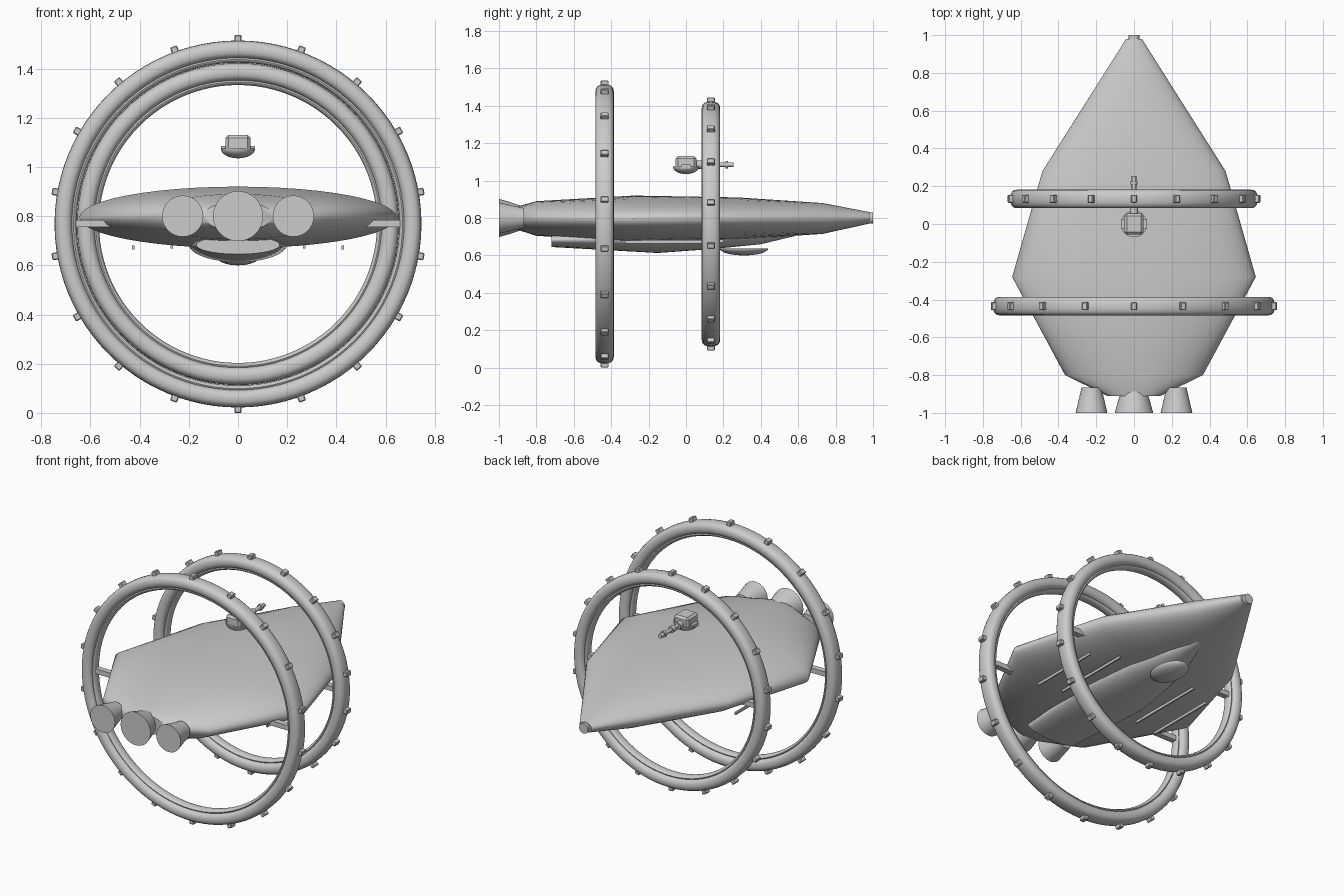
import bpy, bmesh, math
from mathutils import Matrix, Vector

if "Cube" in bpy.data.objects:
    bpy.data.objects.remove(bpy.data.objects["Cube"])

grey = bpy.data.materials.new("hull grey")
grey.diffuse_color = (0.6, 0.6, 0.6, 1)
grey.use_nodes = True
grey.node_tree.nodes["Principled BSDF"].inputs["Base Color"].default_value = grey.diffuse_color
TAU = 2 * math.pi
RING_Z = 0.768


def finish(name, bm, angle=35):
    bmesh.ops.recalc_face_normals(bm, faces=bm.faces)
    me = bpy.data.meshes.new(name)
    bm.to_mesh(me)
    bm.free()
    me.materials.append(grey)
    ob = bpy.data.objects.new(name, me)
    bpy.context.collection.objects.link(ob)
    bpy.ops.object.select_all(action='DESELECT')
    ob.select_set(True)
    bpy.context.view_layer.objects.active = ob
    bpy.ops.object.shade_smooth_by_angle(angle=math.radians(angle))
    return ob


def loft(name, sections, loop=False, angle=35):
    """Skin closed cross-sections; cap the ends, or join last to first."""
    bm = bmesh.new()
    rows = [[bm.verts.new(p) for p in s] for s in sections]
    pairs = list(zip(rows, rows[1:])) + ([(rows[-1], rows[0])] if loop else [])
    for a, b in pairs:
        for i in range(len(a)):
            j = (i + 1) % len(a)
            bm.faces.new((a[i], a[j], b[j], b[i]))
    if not loop:
        bm.faces.new(rows[0])
        bm.faces.new(rows[-1])
    return finish(name, bm, angle)


def oval(x, y, hw, top, bottom, n=48):
    c, h = (top + bottom) / 2, (top - bottom) / 2
    return [(x + hw * math.cos(TAU * i / n), y, c + h * math.sin(TAU * i / n)) for i in range(n)]


def turned(name, x, z, profile, n=32):
    """Round part along y from (y, radius) pairs."""
    return loft(name, [oval(x, y, r, z + r, z - r, n) for y, r in profile])


def add_box(bm, size, matrix, bevel=0.0):
    geo = bmesh.ops.create_cube(bm, size=1, matrix=matrix @ Matrix.Diagonal((*size, 1)))
    if bevel:
        edges = {e for v in geo['verts'] for e in v.link_edges}
        bmesh.ops.bevel(bm, geom=list(edges), offset=bevel, segments=1, affect='EDGES')


def box(name, size, loc, bevel=0.0):
    bm = bmesh.new()
    add_box(bm, size, Matrix.Translation(loc), bevel)
    return finish(name, bm)


def bowl(name, loc, scale):
    """Lower half of an ellipsoid with a flat top."""
    bm = bmesh.new()
    bmesh.ops.create_uvsphere(bm, u_segments=32, v_segments=16, radius=1)
    res = bmesh.ops.bisect_plane(bm, geom=bm.verts[:] + bm.edges[:] + bm.faces[:], dist=1e-4,
                                 plane_co=(0, 0, 0), plane_no=(0, 0, 1), clear_outer=True)
    bmesh.ops.holes_fill(bm, edges=[e for e in bm.edges if e.is_boundary])
    bm.transform(Matrix.Translation(loc) @ Matrix.Diagonal((*scale, 1)))
    return finish(name, bm)


def hoop(name, y, radius, r_rad, r_y, power=1.0, n=96, m=20):
    """Ring around the y axis with a rounded cross-section."""
    def soft(v):
        return math.copysign(abs(v) ** power, v)
    sections = []
    for i in range(n):
        a = TAU * i / n
        s = []
        for k in range(m):
            b = TAU * k / m
            r = radius + r_rad * soft(math.cos(b))
            s.append((r * math.sin(a), y + r_y * soft(math.sin(b)), RING_Z + r * math.cos(a)))
        sections.append(s)
    return loft(name, sections, loop=True)


# Flattened hull: (y, half width, top, bottom)
hull = [(-0.91, 0.14, 0.86, 0.74), (-0.80, 0.365, 0.89, 0.705), (-0.28, 0.645, 0.92, 0.67),
        (0.28, 0.485, 0.91, 0.685), (0.73, 0.20, 0.88, 0.715), (0.98, 0.042, 0.832, 0.77)]
loft("hull", [oval(0, *s) for s in hull], angle=40)
turned("nose_cap", 0, 0.80, [(0.97, 0.03), (1.0, 0.03)])

# Keel pod and belly dish
keel = [(-0.72, 0.17, 0.72, 0.645), (-0.15, 0.20, 0.76, 0.613), (0.15, 0.16, 0.76, 0.635),
        (0.40, 0.09, 0.76, 0.66), (0.58, 0.02, 0.74, 0.703)]
loft("keel_pod", [oval(0, *s) for s in keel])
bowl("belly_dish", (0, 0.31, 0.638), (0.09, 0.13, 0.038))

# Engine nozzles
turned("engine_centre", 0, 0.80, [(-0.88, 0.065), (-0.94, 0.085), (-1.0, 0.102)])

# Rings with inner rail and evenly spaced blocks
for label, y, outer in (("rear", -0.435, 0.746), ("front", 0.133, 0.655)):
    hoop(label + "_ring", y, outer - 0.037, 0.037, 0.049, 0.8)
    hoop(label + "_ring_rail", y, outer - 0.077, 0.013, 0.028)
    bm = bmesh.new()
    for i in range(18):
        turn = Matrix.Rotation(math.radians(20 * i), 4, 'Y')
        place = Matrix.Translation((0, y, RING_Z)) @ turn @ Matrix.Translation((0, 0, outer + 0.007))
        add_box(bm, (0.03, 0.042, 0.03), place, 0.004)
    finish(label + "_ring_blocks", bm)

# Mirrored parts: side engines, ring struts and belly rails
for side, s in (("right", 1), ("left", -1)):
    turned("engine_" + side, s * 0.225, 0.80, [(-0.865, 0.054), (-0.88, 0.056), (-0.94, 0.07), (-1.0, 0.084)])
    box("rear_strut_" + side, (0.16, 0.035, 0.03), (s * 0.59, -0.435, 0.77))
    box("front_strut_" + side, (0.13, 0.035, 0.03), (s * 0.525, 0.133, 0.77))
    box("outer_belly_rail_" + side, (0.01, 0.45, 0.016), (s * 0.425, -0.1, 0.673))
    box("inner_belly_rail_" + side, (0.01, 0.5, 0.016), (s * 0.27, -0.05, 0.676))

# Floating gun turret
bowl("turret_base", (0, 0, 1.075), (0.07, 0.07, 0.04))
box("turret_body", (0.10, 0.11, 0.075), (0, 0, 1.093), 0.012)
for side, s in (("right", 1), ("left", -1)):
    box("turret_ear_" + side, (0.018, 0.05, 0.02), (s * 0.06, 0, 1.075))
turned("turret_barrel", 0, 1.085, [(0.04, 0.022), (0.085, 0.022), (0.085, 0.012), (0.12, 0.012), (0.12, 0.02),
                                   (0.15, 0.02), (0.15, 0.012), (0.21, 0.012), (0.21, 0.019), (0.225, 0.019),
                                   (0.225, 0.012), (0.255, 0.012)], n=16)
